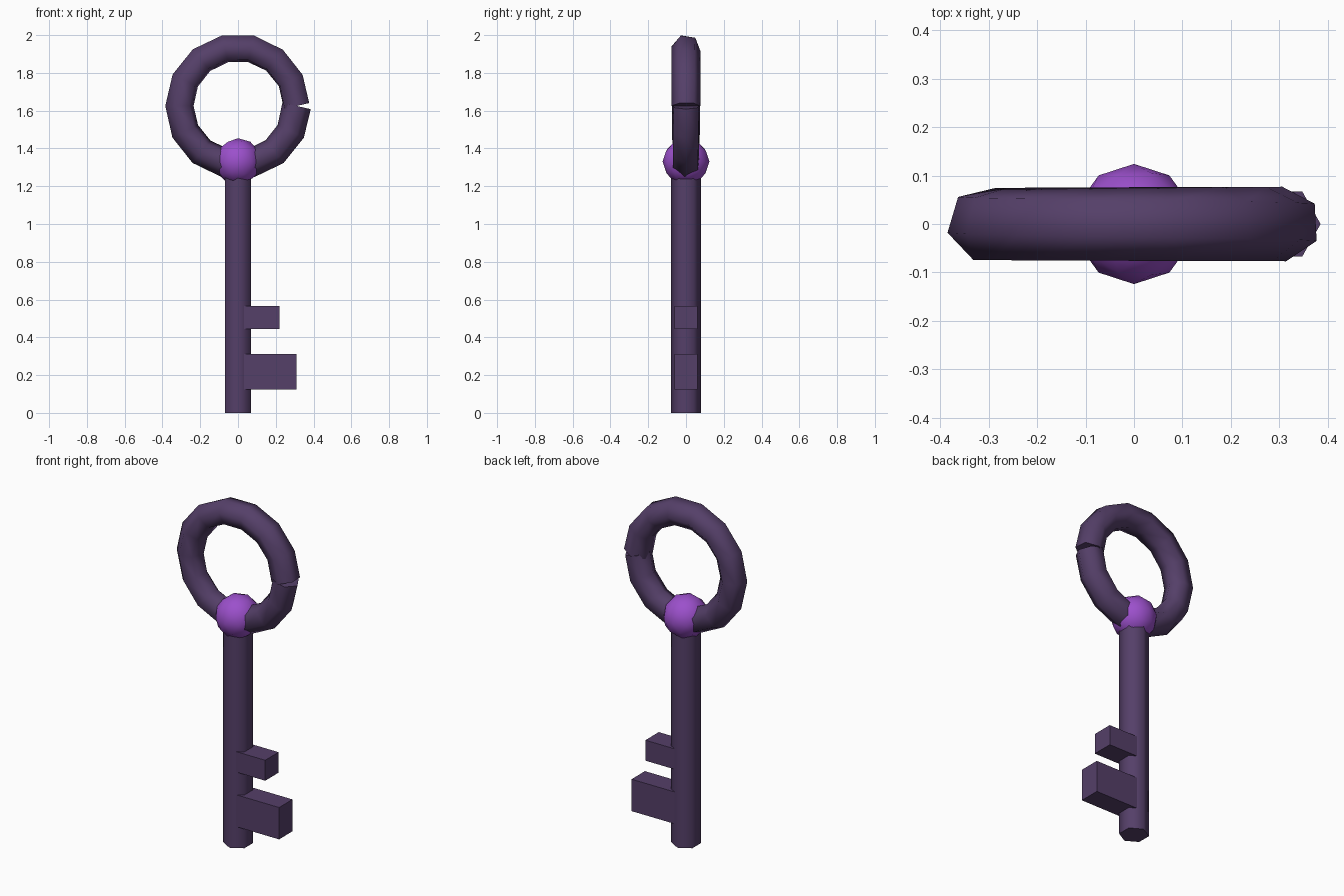
import bpy, bmesh
from math import radians, pi, sin, cos
from mathutils import Vector

if "Cube" in bpy.data.objects:
    bpy.data.objects.remove(bpy.data.objects["Cube"])


def material(name, rgb):
    m = bpy.data.materials.new(name)
    m.diffuse_color = (*rgb, 1)
    m.use_nodes = True
    m.node_tree.nodes["Principled BSDF"].inputs["Base Color"].default_value = m.diffuse_color
    return m


IRON = material("dark_iron", (0.09, 0.05, 0.14))
GEM = material("violet_gem", (0.33, 0.08, 0.6))


def finish(ob, name, mat, smooth=None):
    ob.name = name
    ob.data.materials.append(mat)
    if smooth:
        bpy.context.view_layer.objects.active = ob
        ob.select_set(True)
        bpy.ops.object.shade_smooth_by_angle(angle=radians(smooth))
        ob.select_set(False)
    return ob


def box(name, x0, x1, z0, z1, half_y):
    bpy.ops.mesh.primitive_cube_add(size=1, location=((x0 + x1) / 2, 0, (z0 + z1) / 2))
    ob = bpy.context.object
    ob.scale = (x1 - x0, 2 * half_y, z1 - z0)
    ob.select_set(False)
    return finish(ob, name, IRON)


# Six-sided shaft
bpy.ops.mesh.primitive_cylinder_add(vertices=6, radius=0.08, depth=1.3, location=(0, 0, 0.65))
finish(bpy.context.object, "shaft", IRON, 65)

# Teeth
box("lower_tooth", 0.03, 0.31, 0.125, 0.312, 0.062)
box("upper_tooth", 0.03, 0.22, 0.445, 0.565, 0.062)

# Collar ball
bpy.ops.mesh.primitive_ico_sphere_add(subdivisions=2, radius=0.124, location=(0, 0, 1.33))
finish(bpy.context.object, "collar_ball", GEM, 65)

# Split bow ring: a six-sided tube swept once around, twisting slightly, open at the right
STEPS, SIDES, MAJOR, MINOR, TWIST = 14, 6, 0.31, 0.077, radians(-27)
centre = Vector((0, 0, 1.625))
bm = bmesh.new()
rings = []
for i in range(STEPS + 1):
    a = -2 * pi * i / STEPS
    tilt = a + {0: -pi / STEPS, STEPS: pi / STEPS}.get(i, 0)  # end faces square to the end segments
    mid = centre + MAJOR * Vector((cos(a), 0, sin(a)))
    out = Vector((cos(tilt), 0, sin(tilt)))
    ring = []
    for k in range(SIDES):
        p = TWIST * i / STEPS + 2 * pi * k / SIDES
        ring.append(bm.verts.new(mid + MINOR * (cos(p) * out + sin(p) * Vector((0, 1, 0)))))
    rings.append(ring)
for r, s in zip(rings, rings[1:]):
    for k in range(SIDES):
        n = (k + 1) % SIDES
        bm.faces.new((r[k], r[n], s[n], s[k]))
bm.faces.new(rings[0])
bm.faces.new(rings[-1])
bmesh.ops.recalc_face_normals(bm, faces=bm.faces)
mesh = bpy.data.meshes.new("bow_ring")
bm.to_mesh(mesh)
bm.free()
bow = bpy.data.objects.new("bow_ring", mesh)
bpy.context.collection.objects.link(bow)
bpy.ops.object.select_all(action='DESELECT')
finish(bow, "bow_ring", IRON, 65)
